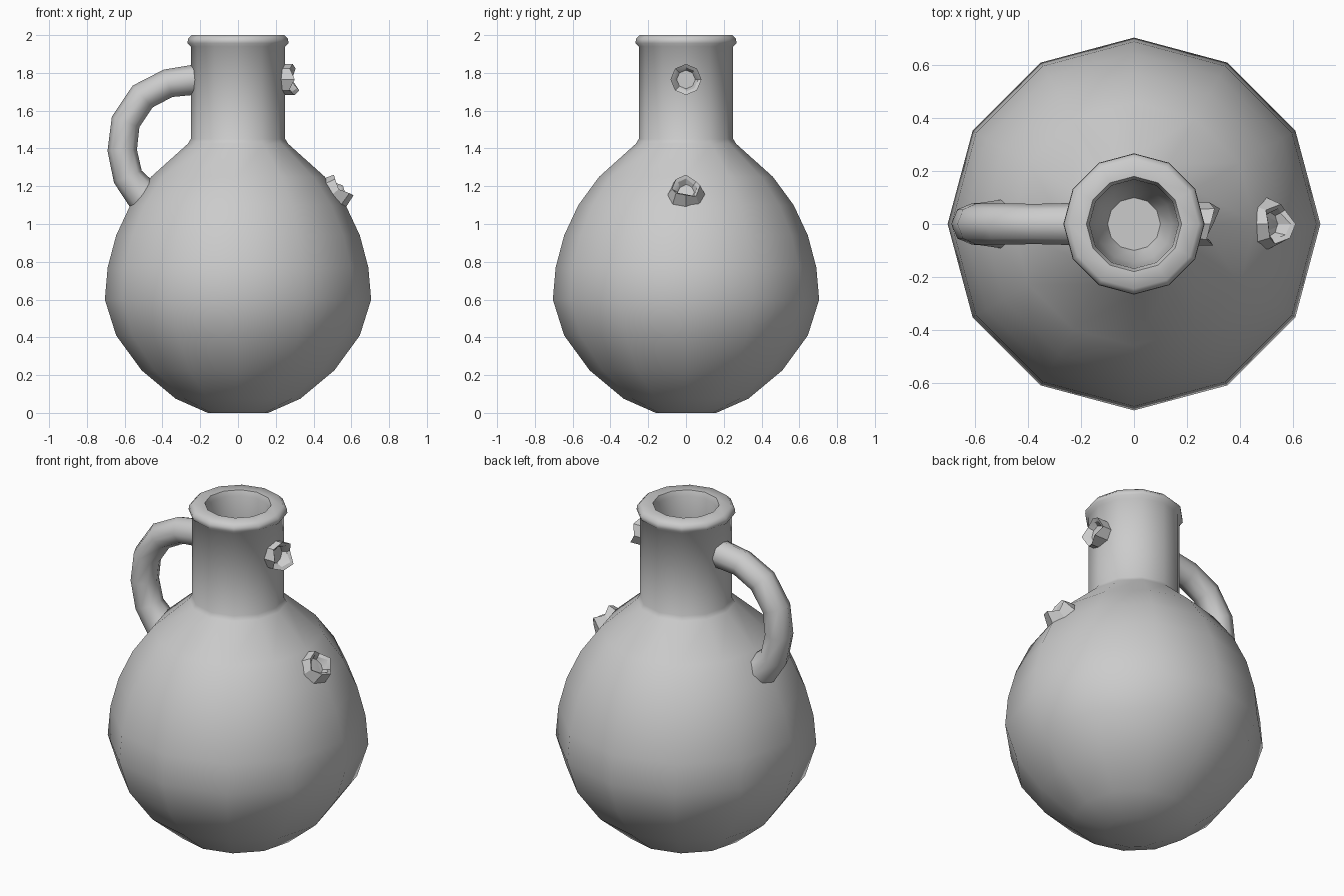
import bpy, bmesh, math
from mathutils import Vector, Matrix

cube = bpy.data.objects.get("Cube")
if cube:
    bpy.data.objects.remove(cube, do_unlink=True)

GREY = (0.6, 0.6, 0.6, 1)
clay = bpy.data.materials.new("grey clay")
clay.use_nodes = True
clay.diffuse_color = GREY
clay.node_tree.nodes["Principled BSDF"].inputs["Base Color"].default_value = GREY


def build(name, rings, angle, cap=True):
    """Skin a list of equal rings of points and shade the result."""
    bm = bmesh.new()
    loops = [[bm.verts.new(p) for p in ring] for ring in rings]
    n = len(loops[0])
    for a, b in zip(loops, loops[1:]):
        for i in range(n):
            j = (i + 1) % n
            bm.faces.new((a[i], a[j], b[j], b[i]))
    if cap:
        bm.faces.new(loops[0][::-1])
        bm.faces.new(loops[-1])
    bmesh.ops.recalc_face_normals(bm, faces=bm.faces)
    mesh = bpy.data.meshes.new(name)
    bm.to_mesh(mesh)
    bm.free()
    mesh.materials.append(clay)
    obj = bpy.data.objects.new(name, mesh)
    bpy.context.collection.objects.link(obj)
    bpy.ops.object.select_all(action="DESELECT")
    obj.select_set(True)
    bpy.context.view_layer.objects.active = obj
    bpy.ops.object.shade_smooth_by_angle(angle=math.radians(angle))
    return obj


def circle(n, r, z=0.0):
    return [Vector((r * math.cos(math.tau * i / n), r * math.sin(math.tau * i / n), z))
            for i in range(n)]


# Jug: round belly, straight neck, rolled lip and the hollow inside the neck
profile = [(0.16, 0), (0.33, 0.075), (0.51, 0.225), (0.645, 0.41), (0.705, 0.6),
           (0.69, 0.77), (0.645, 0.94), (0.57, 1.1), (0.46, 1.25), (0.265, 1.425),
           (0.25, 1.45), (0.25, 1.94), (0.267, 1.957), (0.265, 1.98), (0.245, 2.0),
           (0.18, 2.0), (0.168, 1.97), (0.165, 1.85), (0.145, 1.6), (0.1, 1.5)]
build("jug_body", [circle(12, r, z) for r, z in profile], 50)

# Handle: round tube swept along a bent path, flared where it meets the belly
path = [(-0.22, 1.765, 0.08), (-0.37, 1.745, 0.076), (-0.505, 1.675, 0.078),
        (-0.595, 1.54, 0.078), (-0.613, 1.39, 0.078), (-0.583, 1.25, 0.08),
        (-0.515, 1.165, 0.09), (-0.47, 1.12, 0.1)]
points = [Vector((x, 0, z)) for x, z, r in path]
rings = []
for i, (x, z, r) in enumerate(path):
    tangent = (points[min(i + 1, len(path) - 1)] - points[max(i - 1, 0)]).normalized()
    side = Vector((0, 1, 0))
    up = tangent.cross(side)
    rings.append([points[i] + side * p.x + up * p.y for p in circle(8, r)])
build("handle", rings, 50)


def broken_stub(name, origin, tilt, base, tip, lengths):
    """Jagged hollow stump; its axis is turned from up towards +x by tilt."""
    n = len(lengths)
    place = Matrix.Translation(origin) @ Matrix.Rotation(math.radians(tilt), 4, "Y")
    root = circle(n, base, -0.04)
    rim = [p + Vector((0, 0, h)) for p, h in zip(circle(n, tip), lengths)]
    inner = [p + Vector((0, 0, h - 0.012)) for p, h in zip(circle(n, tip * 0.78), lengths)]
    floor = circle(n, tip * 0.6, 0.005)
    build(name, [[place @ p for p in ring] for ring in (root, rim, inner, floor)], 30)


# Stumps of the missing second handle
broken_stub("upper_broken_stub", (0.25, 0, 1.765), 90, 0.08, 0.082,
            [0.05, 0.075, 0.035, 0.055, 0.04, 0.025, 0.05, 0.02])
broken_stub("lower_broken_stub", (0.51, 0, 1.165), 50, 0.11, 0.075,
            [0.07, 0.035, 0.06, 0.03, 0.06, 0.05, 0.03, 0.06])
